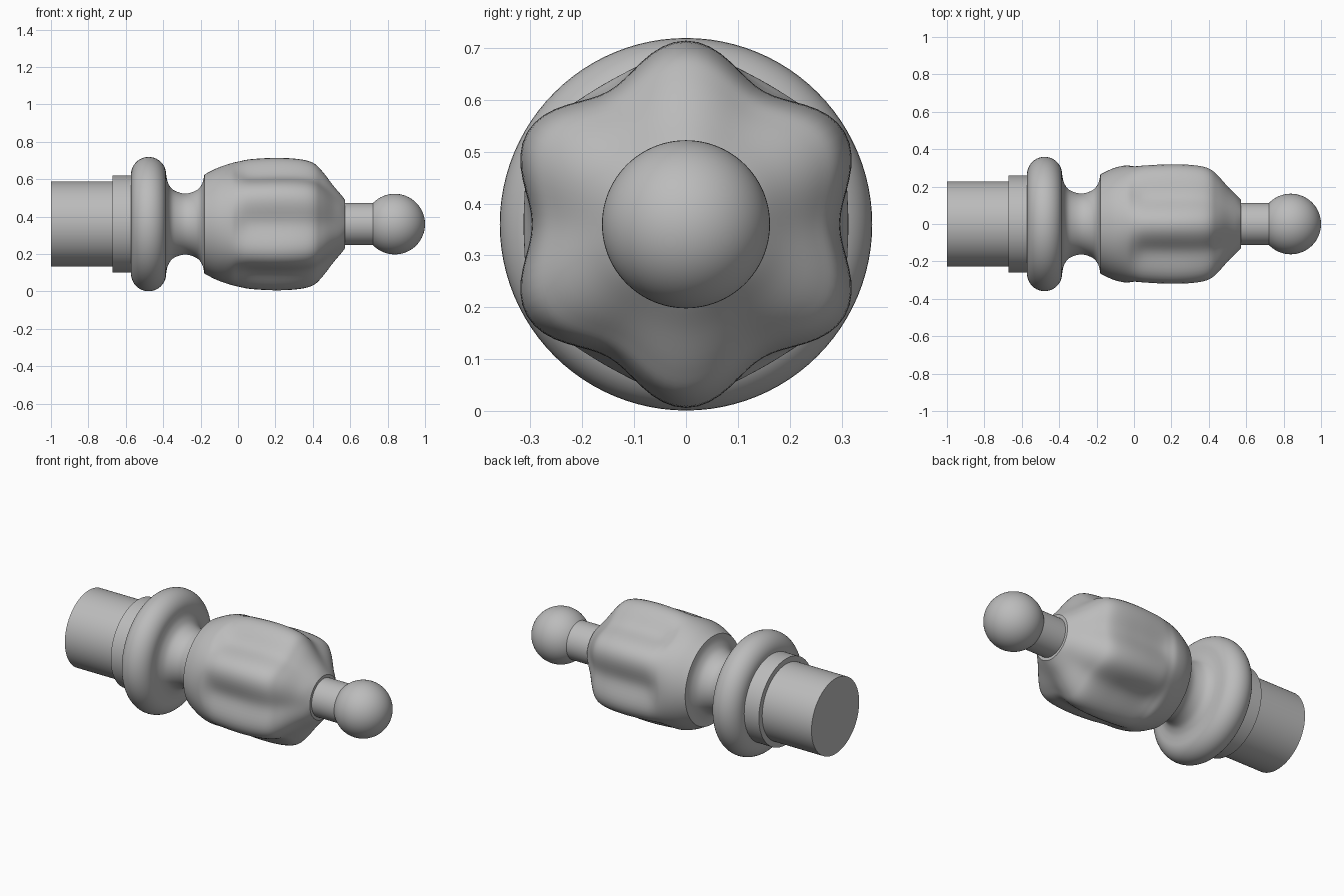
import bpy, bmesh, math

if "Cube" in bpy.data.objects:
    bpy.data.objects.remove(bpy.data.objects["Cube"], do_unlink=True)

AXIS_Z = 0.36
SIDES = 96

grey = bpy.data.materials.new("plain grey")
grey.use_nodes = True
grey.diffuse_color = (0.5, 0.5, 0.5, 1)
grey.node_tree.nodes["Principled BSDF"].inputs["Base Color"].default_value = (0.5, 0.5, 0.5, 1)


def smooth_path(points, steps=5):
    """Catmull-Rom curve through tuples of any length."""
    padded = [points[0]] + points + [points[-1]]
    path = []
    for a, b, c, d in zip(padded, padded[1:], padded[2:], padded[3:]):
        for i in range(steps):
            t = i / steps
            path.append(tuple(
                q + t / 2 * (r - p + t * (2 * p - 5 * q + 4 * r - s + t * (3 * (q - r) + s - p)))
                for p, q, r, s in zip(a, b, c, d)))
    return path + [points[-1]]


def arc(cx, cr, radius, start, end, steps=20):
    """Arc in the (x, radius) profile plane, angles in degrees."""
    angles = [math.radians(start + (end - start) * i / steps) for i in range(steps + 1)]
    return [(cx + radius * math.cos(a), max(cr + radius * math.sin(a), 0)) for a in angles]


def turn(name, sections):
    """Rings along x; a section is (x, radius) or (x, lobe radius, flute radius)."""
    bm = bmesh.new()
    rings = []
    for section in sections:
        x, peak, valley = section[0], section[1], section[-1]
        if peak < 0.0001:
            rings.append([bm.verts.new((x, 0, AXIS_Z))])
            continue
        ring = []
        for i in range(SIDES):
            a = math.tau * i / SIDES
            r = (peak + valley) / 2 + (peak - valley) / 2 * math.cos(6 * a)
            ring.append(bm.verts.new((x, r * math.sin(a), AXIS_Z + r * math.cos(a))))
        rings.append(ring)
    for a, b in zip(rings, rings[1:]):
        for i in range(SIDES):
            j = (i + 1) % SIDES
            corners = [a[i % len(a)], a[j % len(a)], b[j % len(b)], b[i % len(b)]]
            bm.faces.new(list(dict.fromkeys(corners)))
    for ring in (rings[0], rings[-1]):
        if len(ring) > 1:
            bm.faces.new(ring)
    bmesh.ops.recalc_face_normals(bm, faces=bm.faces)
    mesh = bpy.data.meshes.new(name)
    bm.to_mesh(mesh)
    bm.free()
    mesh.materials.append(grey)
    obj = bpy.data.objects.new(name, mesh)
    bpy.context.collection.objects.link(obj)
    bpy.ops.object.select_all(action="DESELECT")
    obj.select_set(True)
    bpy.context.view_layer.objects.active = obj
    bpy.ops.object.shade_smooth_by_angle(angle=math.radians(35))
    return obj


# Mounting end
turn("mounting_stub", [(-1, 0.228), (-0.66, 0.228)])
turn("collar", [(-0.67, 0.26), (-0.56, 0.26)])

# Rounded bead flowing into the concave neck
bead = [(-0.572, 0.2)] + arc(-0.478, 0.265, 0.094, 180, 0)
cove = smooth_path([(-0.384, 0.265), (-0.374, 0.22), (-0.345, 0.182), (-0.282, 0.163),
                    (-0.22, 0.182), (-0.19, 0.22), (-0.18, 0.265)])
turn("bead_and_neck", bead + cove[1:])

# Six-lobed body: round at its base, flutes begin partway and fade at the nose
body = smooth_path([(-0.18, 0.265, 0.265), (-0.11, 0.3, 0.298), (-0.04, 0.324, 0.313),
                    (0.01, 0.336, 0.303), (0.07, 0.347, 0.295), (0.2, 0.354, 0.297),
                    (0.32, 0.348, 0.295), (0.4, 0.328, 0.28), (0.45, 0.283, 0.245),
                    (0.51, 0.205, 0.19), (0.55, 0.158, 0.152), (0.572, 0.13, 0.13)])
turn("fluted_body", body)

# Tip
turn("tip_stem", [(0.55, 0.113), (0.75, 0.113)])
turn("tip_ball", arc(0.838, 0, 0.162, 180, 0, 32))
